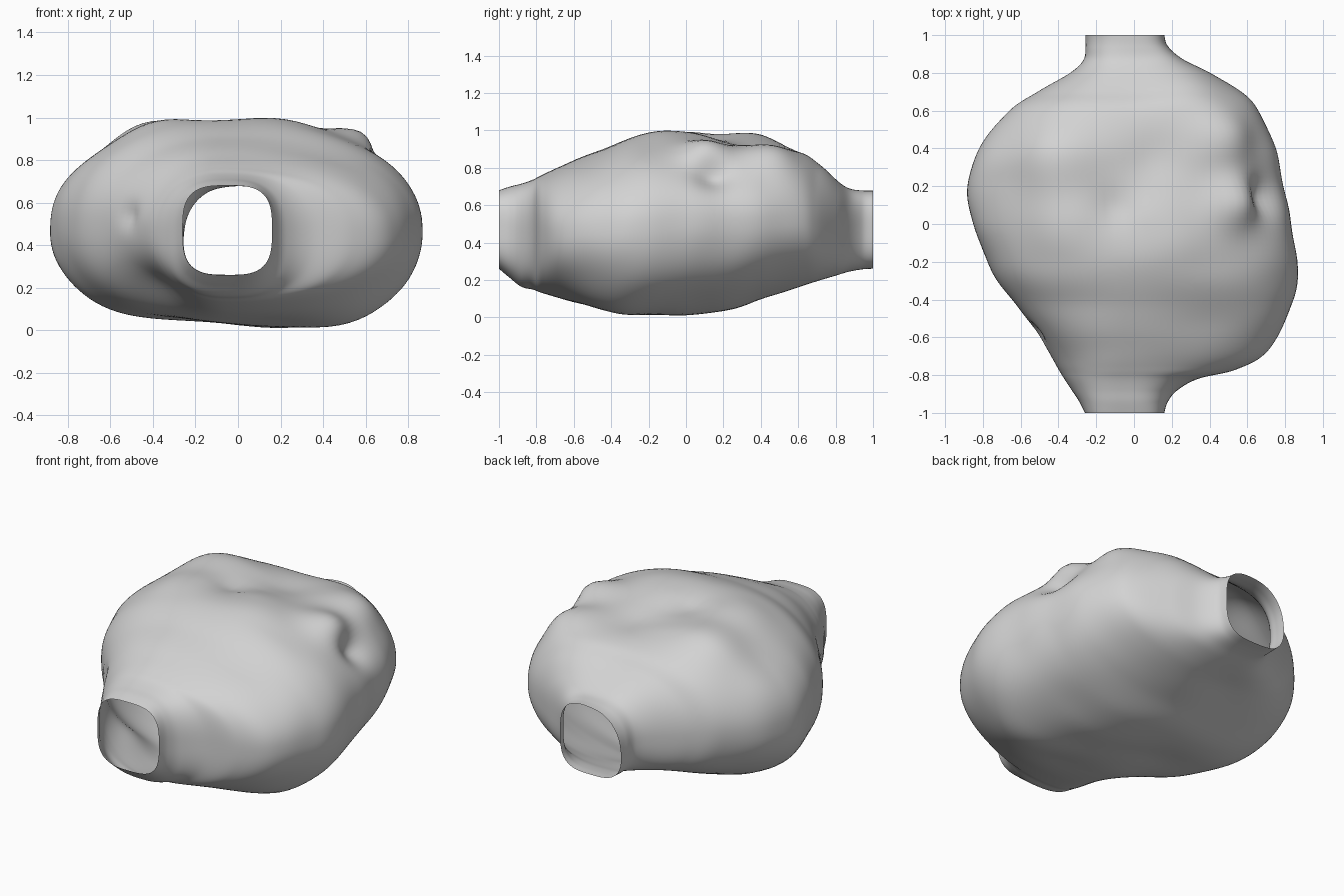
import bpy, bmesh, math
from mathutils import Vector, noise

if "Cube" in bpy.data.objects:
    bpy.data.objects.remove(bpy.data.objects["Cube"], do_unlink=True)

SEGMENTS = 120
STEPS = 8
AXIS_X = -.05

# Cave cross-sections: y, left edge, right edge, floor, roof, squareness
SECTIONS = [
    (-1, -.26, .16, .26, .68, 3.2),
    (-.94, -.29, .18, .21, .7, 2.9),
    (-.88, -.33, .23, .165, .715, 2.65),
    (-.82, -.37, .34, .15, .735, 2.45),
    (-.77, -.4, .54, .13, .76, 2.3),
    (-.67, -.46, .71, .1, .81, 2.2),
    (-.45, -.61, .82, .05, .9, 2.2),
    (-.25, -.75, .86, .015, .97, 2.2),
    (0, -.85, .83, .01, .98, 2.2),
    (.2, -.88, .79, .03, .95, 2.2),
    (.4, -.82, .75, .09, .93, 2.2),
    (.6, -.66, .66, .15, .88, 2.2),
    (.7, -.51, .57, .18, .81, 2.3),
    (.8, -.34, .4, .215, .73, 2.5),
    (.87, -.27, .26, .24, .69, 2.8),
    (.94, -.26, .18, .255, .68, 3.2),
    (1, -.26, .16, .26, .68, 3.2),
]

# Rock bulges and hollows: centre, radius, push outwards
LUMPS = [
    ((-.39, .34, .9), .22, .085),
    ((-.36, -.02, .93), .18, .03),
    ((.2, -.1, .97), .2, .03),
    ((.52, .12, .88), .14, .09),
    ((.46, .45, .86), .17, .085),
    ((.68, .14, .76), .1, -.06),
    ((-.1, .08, .97), .1, -.03),
    ((.1, .35, .94), .15, -.025),
    ((.27, .7, .76), .18, .045),
    ((-.5, -.56, .54), .06, -.03),
    ((.66, -.25, .18), .25, .05),
    ((-.62, .05, .16), .25, .025),
    ((-.25, -.1, .03), .3, -.035),
    ((.35, -.05, .04), .22, .02),
    ((.45, -.42, .09), .22, .06),
    ((-.4, -.55, .16), .2, -.07),
    ((-.2, .6, .16), .22, -.04),
    ((-.25, 1, .66), .14, -.045),
]


def spline(a, b, c, d, t):
    """Smooth value between b and c."""
    return b + .5 * t * (c - a + t * (2 * a - 5 * b + 4 * c - d + t * (3 * (b - c) + d - a)))


def smooth_sections():
    padded = [SECTIONS[0]] + SECTIONS + [SECTIONS[-1]]
    for i in range(len(SECTIONS) - 1):
        for s in range(STEPS):
            yield [spline(*values, s / STEPS) for values in zip(*padded[i:i + 4])]
    yield list(SECTIONS[-1])


def signed_power(value, power):
    return math.copysign(abs(value) ** power, value)


def wall_point(section, angle):
    y, left, right, floor, roof, square = section
    # Each side of the tunnel axis bulges by its own amount
    reach = right - AXIS_X if math.cos(angle) > 0 else AXIS_X - left
    x = signed_power(math.cos(angle), 2 / square) * reach
    z = signed_power(math.sin(angle), 2 / square) * (roof - floor) / 2
    point = Vector((AXIS_X + x, y, (floor + roof) / 2 + z))
    # The tunnel mouths stay flat and clean while the chamber is rough
    fade = min(1, max(0, (.97 - abs(y)) / .25))
    outward = Vector((x, y * .3 * fade, z * 1.5)).normalized()
    push = sum(amount * math.exp(-((point - Vector(spot)).length / radius) ** 2)
               for spot, radius, amount in LUMPS)
    stretched = Vector((point.x * 2.5, point.y * 5, point.z * 4))
    push += .008 * fade * noise.noise(stretched)
    moved = point + outward * push
    moved.z = min(1, max(0, moved.z))
    return moved


# Hollow cave shell, open at both tunnel mouths
bm = bmesh.new()
rings = [[bm.verts.new(wall_point(section, math.tau * k / SEGMENTS))
          for k in range(SEGMENTS)] for section in smooth_sections()]
for near, far in zip(rings, rings[1:]):
    for k in range(SEGMENTS):
        n = (k + 1) % SEGMENTS
        bm.faces.new((near[k], near[n], far[n], far[k])).smooth = True
bmesh.ops.recalc_face_normals(bm, faces=bm.faces)
mesh = bpy.data.meshes.new("cave_shell")
bm.to_mesh(mesh)
bm.free()
cave = bpy.data.objects.new("cave_shell", mesh)
bpy.context.collection.objects.link(cave)

# Plain grey stone
stone = bpy.data.materials.new("grey_stone")
stone.use_nodes = True
colour = (.65, .65, .65, 1)
stone.diffuse_color = colour
stone.node_tree.nodes["Principled BSDF"].inputs["Base Color"].default_value = colour
mesh.materials.append(stone)
